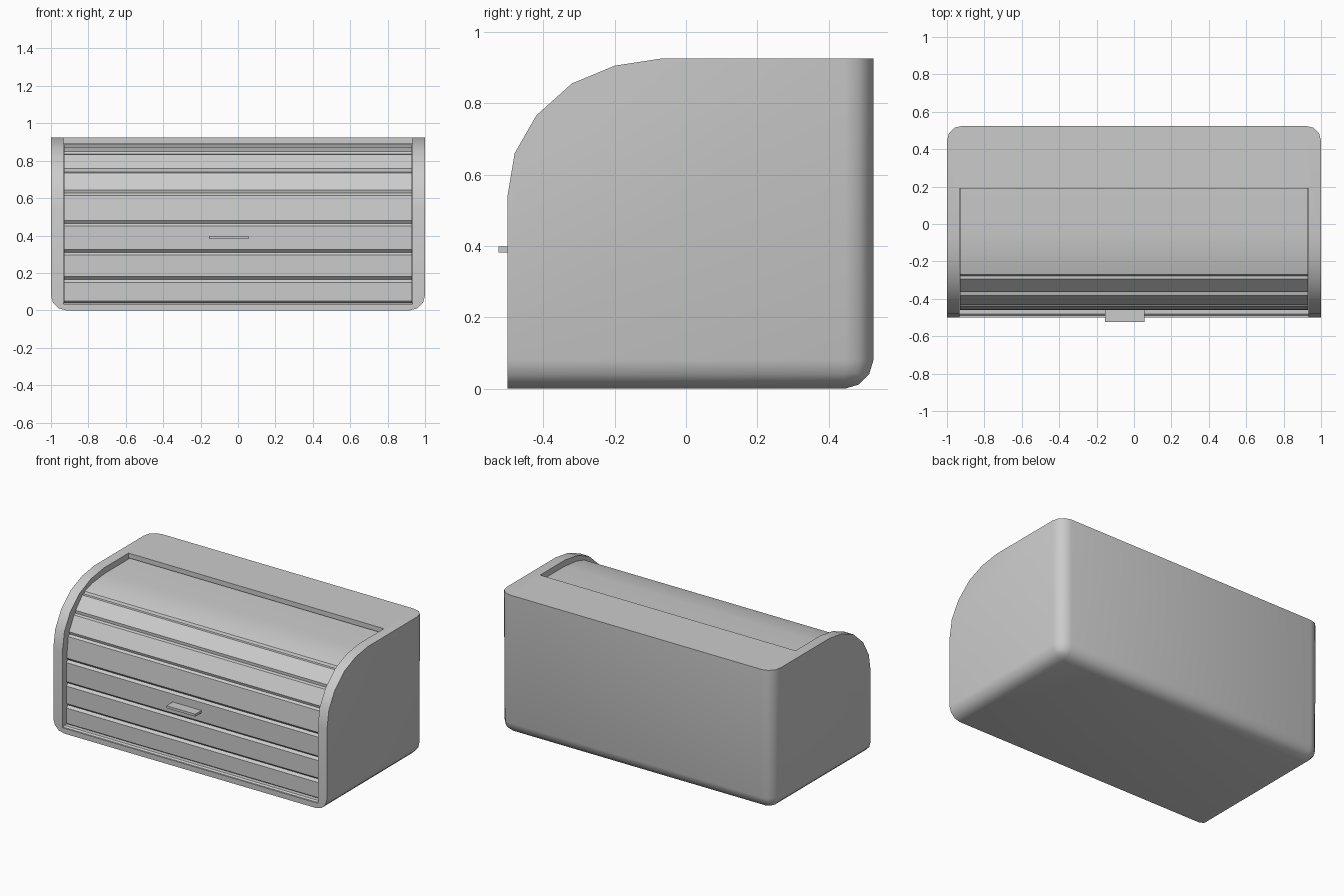
import bpy
import bmesh
import math
from mathutils import Vector

if "Cube" in bpy.data.objects:
    bpy.data.objects.remove(bpy.data.objects["Cube"], do_unlink=True)

grey = bpy.data.materials.new("light grey")
grey.use_nodes = True
COLOUR = (0.6, 0.6, 0.6, 1)
grey.diffuse_color = COLOUR
grey.node_tree.nodes["Principled BSDF"].inputs["Base Color"].default_value = COLOUR


def prism(name, profile, half, centre=0.0, pick=None):
    """Extrude a (y, z) profile along x; optionally round the picked edges."""
    bm = bmesh.new()
    ends = [[bm.verts.new((centre + s * half, y, z)) for y, z in profile]
            for s in (-1, 1)]
    bm.faces.new(ends[0])
    bm.faces.new(ends[1][::-1])
    for i in range(len(profile)):
        j = (i + 1) % len(profile)
        bm.faces.new((ends[0][j], ends[0][i], ends[1][i], ends[1][j]))
    if pick:
        bmesh.ops.bevel(bm, geom=[e for e in bm.edges if pick(e)], offset=0.08,
                        segments=3, profile=0.5, affect='EDGES')
    bmesh.ops.recalc_face_normals(bm, faces=bm.faces)
    mesh = bpy.data.meshes.new(name)
    bm.to_mesh(mesh)
    bm.free()
    mesh.materials.append(grey)
    ob = bpy.data.objects.new(name, mesh)
    bpy.context.collection.objects.link(ob)
    return ob


def activate(ob):
    bpy.ops.object.select_all(action='DESELECT')
    ob.select_set(True)
    bpy.context.view_layer.objects.active = ob


def smooth(ob):
    activate(ob)
    bpy.ops.object.shade_smooth_by_angle(angle=math.radians(35))


# Housing: curved front top, rounded floor and back edges
BACK, TOP = 0.525, 0.925
outline = [(-0.5, 0), (-0.5, 0.54), (-0.48, 0.66), (-0.42, 0.765),
           (-0.32, 0.855), (-0.2, 0.905), (-0.07, TOP), (BACK, TOP), (BACK, 0)]


def rounded_edge(edge):
    a, b = (v.co for v in edge.verts)
    on_floor = max(a.z, b.z) < 0.01
    on_back = min(a.y, b.y) > BACK - 0.01
    on_side = abs(a.x + b.x) > 1.9
    return (on_floor + on_back + on_side) == 2


housing = prism("housing", outline, 1.0, pick=rounded_edge)

# Hollow with an open front and top, leaving a chamfered front lip
hollow = [(-0.6, 0.035), (-0.49, 0.035), (-0.48, 0.043), (0.46, 0.043),
          (0.46, 0.893), (0.19, 0.893), (0.19, 1.1), (-0.6, 1.1)]
cutter = prism("hollow_cutter", hollow, 0.933)
cutter.hide_render = True
cut = housing.modifiers.new("hollow", 'BOOLEAN')
cut.operation = 'DIFFERENCE'
cut.solver = 'EXACT'
cut.object = cutter
activate(housing)
bpy.ops.object.modifier_apply(modifier=cut.name)
bpy.data.objects.remove(cutter, do_unlink=True)
smooth(housing)


# Roll shutter: slats chamfered at both ends so that joints form V grooves
def slat(name, points, chamfer=0.015, thick=0.03):
    pts = [Vector(p) for p in points]
    first = (pts[1] - pts[0]).normalized()
    last = (pts[-1] - pts[-2]).normalized()

    def inward(t):
        return Vector((t.y, -t.x))

    outer = [pts[0] + first * chamfer] + pts[1:-1] + [pts[-1] - last * chamfer]
    inner = [p + inward(last) * thick for p in reversed(pts[1:])]
    inner.append(pts[0] + inward(first) * thick)
    profile = ([pts[0] + inward(first) * chamfer] + outer
               + [pts[-1] + inward(last) * chamfer] + inner)
    smooth(prism(name, [tuple(p) for p in profile], 0.931))


joints = [(-0.46, 0.035), (-0.46, 0.165), (-0.46, 0.31), (-0.46, 0.465),
          (-0.44, 0.63), (-0.375, 0.748), (-0.285, 0.845)]
for i, ends in enumerate(zip(joints, joints[1:])):
    slat(f"shutter_slat_{i + 1}", ends)
slat("shutter_top_panel", [joints[-1], (-0.19, 0.873), (-0.055, 0.887), (0.4, 0.887)])

# Small pull handle
prism("handle", [(-0.525, 0.382), (-0.525, 0.398), (-0.45, 0.398), (-0.45, 0.382)],
      0.105, centre=-0.05)
